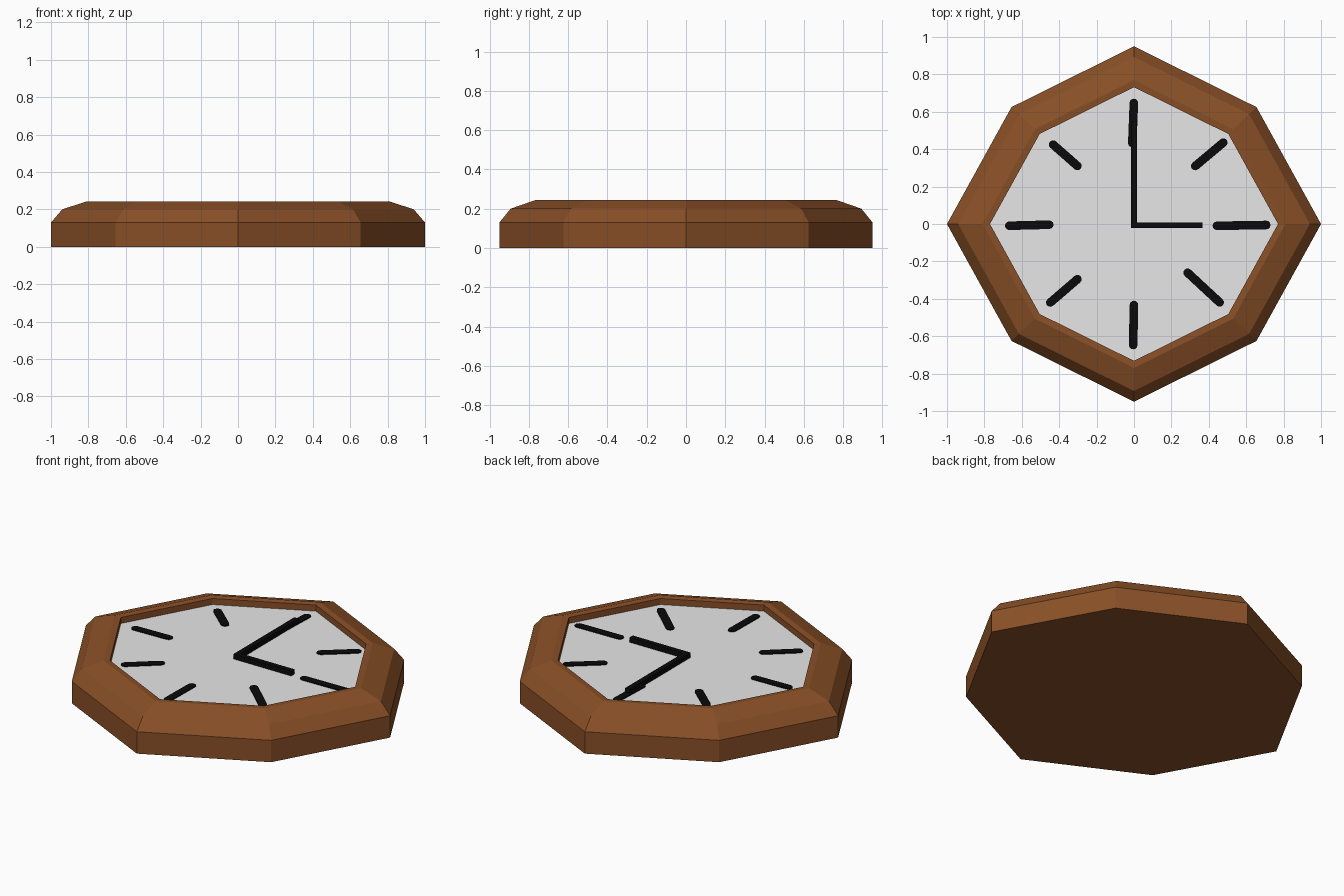
import bpy, math

if "Cube" in bpy.data.objects:
    bpy.data.objects.remove(bpy.data.objects["Cube"])

def mat(name, rgb):
    m = bpy.data.materials.new(name)
    m.diffuse_color = (*rgb, 1)
    m.use_nodes = True
    m.node_tree.nodes["Principled BSDF"].inputs["Base Color"].default_value = m.diffuse_color
    return m

WOOD = mat("brown wood", (0.25, 0.079, 0.02))
PALE = mat("pale grey", (0.8, 0.8, 0.8))
BLACK = mat("black", (0.003, 0.003, 0.003))

# Octagon with corners on the axes
OCTAGON = [(1, 0), (0.655, 0.625), (0, 0.95), (-0.655, 0.625),
           (-1, 0), (-0.655, -0.625), (0, -0.95), (0.655, -0.625)]

def add_mesh(name, verts, faces, material):
    me = bpy.data.meshes.new(name)
    me.from_pydata(verts, [], faces)
    me.materials.append(material)
    me.update()
    ob = bpy.data.objects.new(name, me)
    bpy.context.collection.objects.link(ob)
    return ob

def loft(name, outline, profile, material, cap_top=True):
    """Stack scaled copies of an outline; profile is (scale, z) from bottom up."""
    n = len(outline)
    verts = [(x * s, y * s, z) for s, z in profile for x, y in outline]
    faces = [tuple(reversed(range(n)))]
    for k in range(len(profile) - 1):
        for i in range(n):
            j = (i + 1) % n
            faces.append((k * n + i, k * n + j, (k + 1) * n + j, (k + 1) * n + i))
    if cap_top:
        faces.append(tuple(range(len(verts) - n, len(verts))))
    return add_mesh(name, verts, faces, material)

# Wooden frame with closed back, bevelled rim and inner wall
loft("frame", OCTAGON, [(1, 0), (1, 0.13), (0.94, 0.2), (0.81, 0.243),
                        (0.77, 0.24), (0.77, 0.204)], WOOD, cap_top=False)

# Clock face
add_mesh("clock_face", [(x * 0.77, y * 0.77, 0.204) for x, y in OCTAGON],
         [tuple(range(8))], PALE)

# Hour marks: thin rounded strokes
def stroke(name, a, b, width, z0, z1):
    ang = math.atan2(b[1] - a[1], b[0] - a[0])
    r = width / 2
    pts = []
    for centre, sign, start in ((b, -1, -90), (a, 1, 90)):
        cx = centre[0] + sign * r * math.cos(ang)
        cy = centre[1] + sign * r * math.sin(ang)
        for k in range(7):
            t = ang + math.radians(start + 30 * k)
            pts.append((cx + r * math.cos(t), cy + r * math.sin(t)))
    loft(name, pts, [(1, z0), (1, z1)], BLACK)

MARKS = [((-0.01, 0.41), (0, 0.67)), ((0.31, 0.295), (0.495, 0.45)),
         ((0.42, -0.01), (0.73, -0.005)), ((0.27, -0.245), (0.475, -0.435)),
         ((0, -0.41), (-0.005, -0.67)), ((-0.285, -0.28), (-0.465, -0.435)),
         ((-0.43, -0.003), (-0.69, -0.01)), ((-0.285, 0.295), (-0.45, 0.44))]
for i, (a, b) in enumerate(MARKS):
    stroke(f"hour_mark_{i + 1}", a, b, 0.046, 0.203, 0.21)

# Hands: slim square bars
def bar(name, x0, x1, y0, y1):
    loft(name, [(x0, y0), (x1, y0), (x1, y1), (x0, y1)],
         [(1, 0.203), (1, 0.233)], BLACK)

bar("minute_hand", -0.015, 0.015, -0.022, 0.55)
bar("hour_hand", 0.015, 0.365, -0.022, 0.008)
